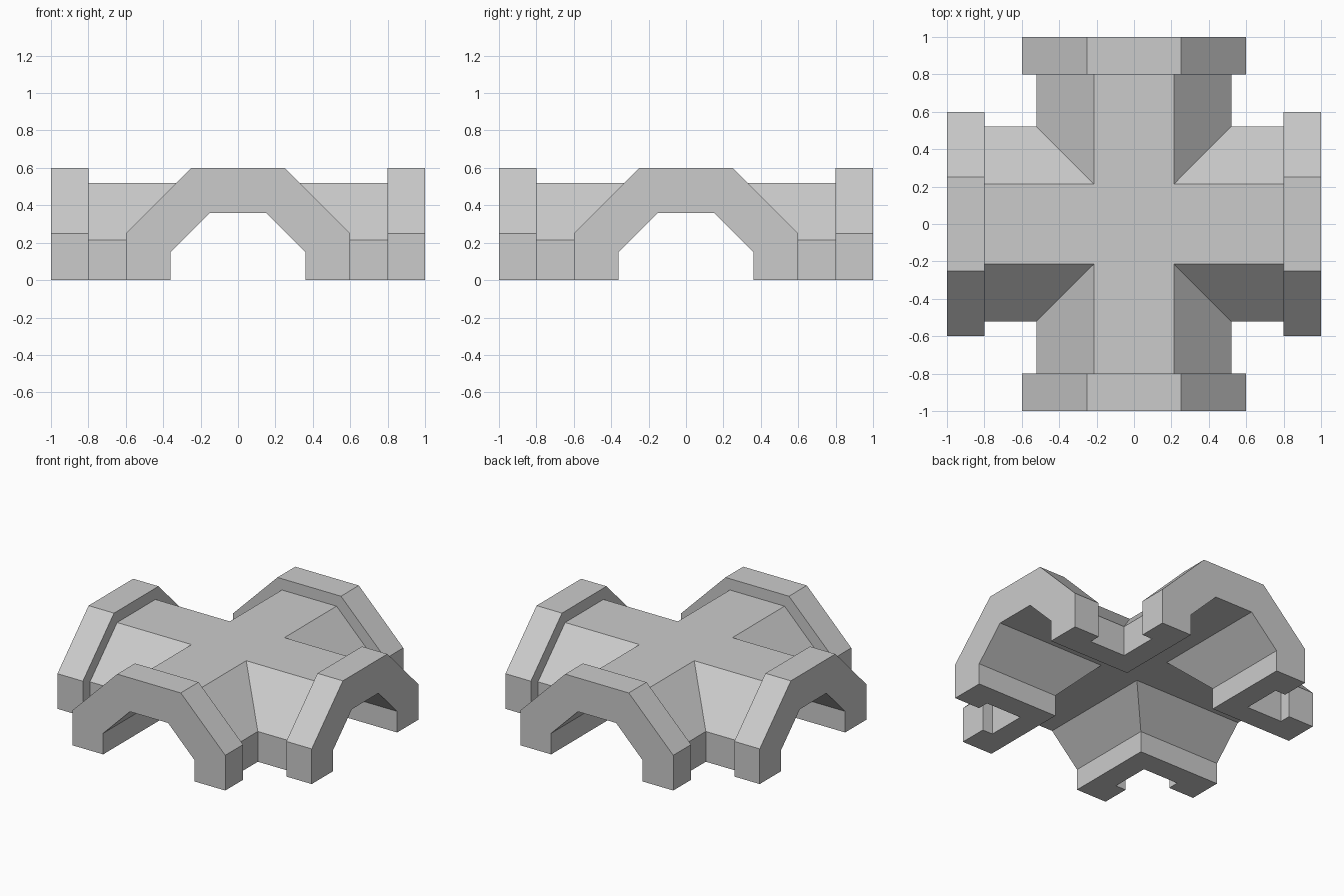
import bpy, bmesh, math
from mathutils import Matrix, Vector

if "Cube" in bpy.data.objects:
    bpy.data.objects.remove(bpy.data.objects["Cube"])

# half cross-sections (distance from arm axis, height), crown to foot
BODY = [(0, 0.52), (0.215, 0.52), (0.52, 0.215), (0.52, 0)]
RIM = [(0, 0.6), (0.25, 0.6), (0.6, 0.25), (0.6, 0)]
INNER = [(0, 0.36), (0.15, 0.36), (0.36, 0.15), (0.36, 0)]
RIM_START, ARM_END = 0.8, 1.0

bm = bmesh.new()


def strip(a, b, xform):
    """Quads joining two matching rows of points."""
    for i in range(len(a) - 1):
        bm.faces.new([bm.verts.new(xform @ Vector(p))
                      for p in (a[i], a[i + 1], b[i + 1], b[i])])


def at(profile, y):
    return [(w, y, z) for w, z in profile]


def half_arm(xform):
    body = BODY + INNER[::-1]
    rim = RIM + INNER[::-1]
    # vault shell, mitred along the diagonal of the crossing
    strip([(w, w, z) for w, z in body], at(body, RIM_START), xform)
    # raised rim: step, sides and end face
    strip(at(BODY, RIM_START), at(RIM, RIM_START), xform)
    strip(at(rim, RIM_START), at(rim, ARM_END), xform)
    strip(at(RIM, ARM_END), at(INNER, ARM_END), xform)


# four arms, each from two mirrored halves
for k in range(4):
    turn = Matrix.Rotation(k * math.pi / 2, 4, 'Z')
    for side in (1, -1):
        half_arm(turn @ Matrix.Diagonal((side, 1, 1, 1)))

# weld the halves, tidy flat areas
bmesh.ops.remove_doubles(bm, verts=bm.verts, dist=1e-4)
bmesh.ops.recalc_face_normals(bm, faces=bm.faces)
bmesh.ops.dissolve_limit(bm, angle_limit=0.01, verts=bm.verts, edges=bm.edges)

mesh = bpy.data.meshes.new("crossing_vault")
bm.to_mesh(mesh)
bm.free()
bpy.context.collection.objects.link(bpy.data.objects.new("crossing_vault", mesh))
